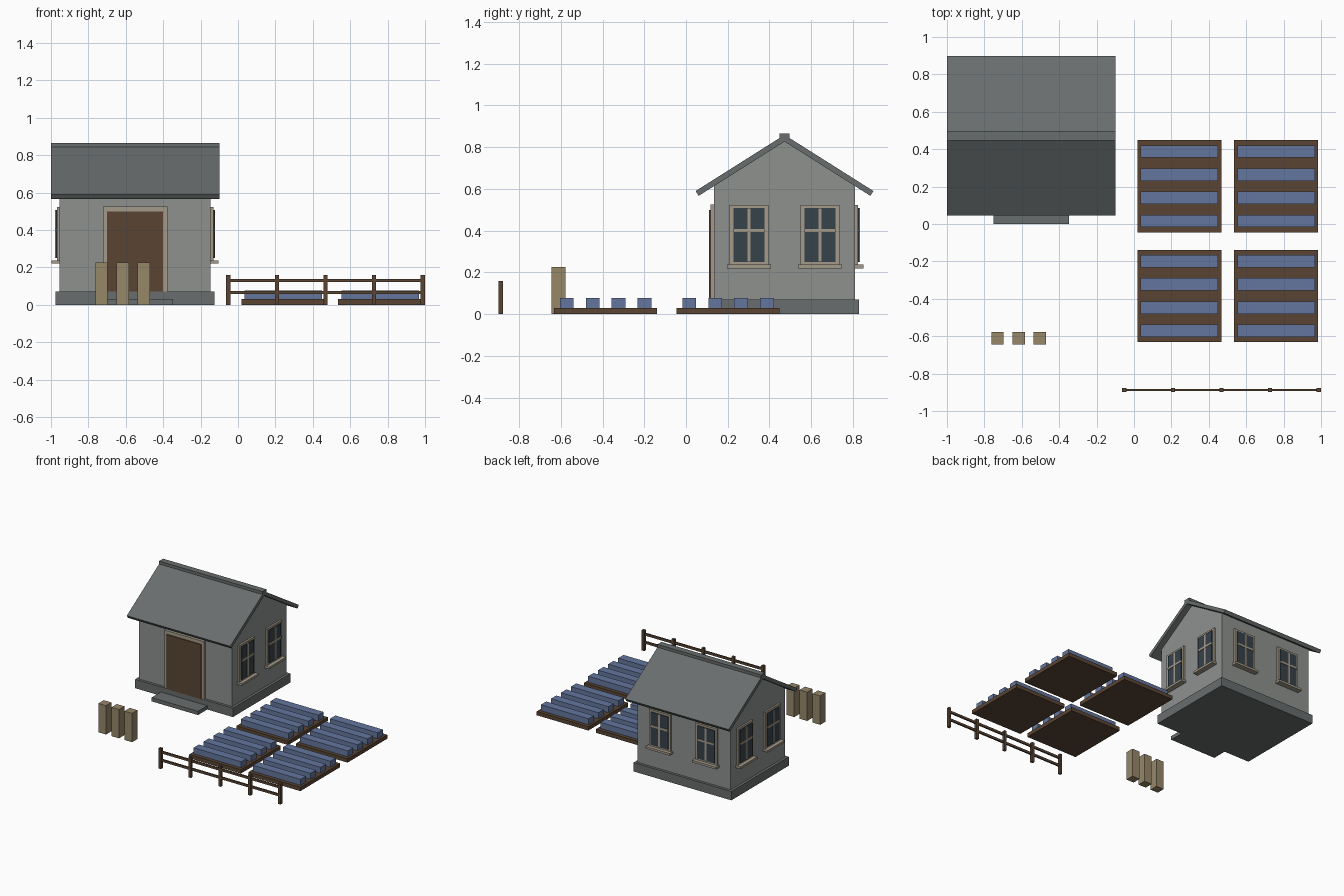
import bpy
import bmesh
from mathutils import Matrix, Vector

cube = bpy.data.objects.get("Cube")
if cube:
    bpy.data.objects.remove(cube, do_unlink=True)


def material(name, rgb):
    linear = [(c / 255 / 12.92) if c < 11 else ((c / 255 + 0.055) / 1.055) ** 2.4 for c in rgb]
    mat = bpy.data.materials.new(name)
    mat.use_nodes = True
    mat.diffuse_color = (*linear, 1)
    mat.node_tree.nodes["Principled BSDF"].inputs["Base Color"].default_value = (*linear, 1)
    return mat


WALL = material("wall grey", (142, 145, 143))
SLATE = material("slate grey", (105, 109, 109))
WOOD = material("dark wood", (90, 69, 52))
TRIM = material("trim beige", (164, 155, 138))
POST = material("post tan", (150, 135, 105))
GLASS = material("window glass", (54, 66, 75))
BLUE = material("crop blue", (100, 118, 158))


def finish(name, bm, mat):
    bmesh.ops.recalc_face_normals(bm, faces=bm.faces)
    mesh = bpy.data.meshes.new(name)
    bm.to_mesh(mesh)
    bm.free()
    mesh.materials.append(mat)
    obj = bpy.data.objects.new(name, mesh)
    bpy.context.collection.objects.link(obj)
    return obj


def box(name, x, y, z, mat):
    """Box from (min, max) ranges."""
    bm = bmesh.new()
    bmesh.ops.create_cube(bm, size=1)
    for v in bm.verts:
        v.co = [r[0] + (c + 0.5) * (r[1] - r[0]) for c, r in zip(v.co, (x, y, z))]
    return finish(name, bm, mat)


def around(c, half):
    return (c - half, c + half)


def prism(name, profile, x, mat):
    """Extrude a closed y-z profile along x."""
    bm = bmesh.new()
    face = bm.faces.new([bm.verts.new((x[0], py, pz)) for py, pz in profile])
    out = bmesh.ops.extrude_face_region(bm, geom=[face])
    moved = [g for g in out["geom"] if isinstance(g, bmesh.types.BMVert)]
    bmesh.ops.translate(bm, verts=moved, vec=(x[1] - x[0], 0, 0))
    return finish(name, bm, mat)


# House shell
CX, CY = -0.55, 0.472
HX, HY = 0.404, 0.337
box("house_base", around(CX, 0.425), around(CY, 0.357), (0, 0.07), SLATE)
box("door_step", around(CX, 0.202), (0, CY - 0.357), (0, 0.03), SLATE)
prism("house_walls", [(CY - HY, 0.07), (CY + HY, 0.07), (CY + HY, 0.614),
                      (CY, 0.828), (CY - HY, 0.614)], around(CX, HX), WALL)

# Roof
right_half = [(0, 0.859), (0.426, 0.59), (0.411, 0.567), (0, 0.827)]
left_half = [(-y, z) for y, z in right_half[2:0:-1]]
prism("roof", [(CY + y, z) for y, z in right_half + left_half], around(CX, 0.45), SLATE)
box("roof_ridge", around(CX, 0.45), around(CY, 0.025), (0.838, 0.866), SLATE)

# Door
front = CY - HY
box("door_frame", around(CX, 0.172), (front - 0.018, front), (0.07, 0.525), TRIM)
box("door", around(CX, 0.15), (front - 0.026, front), (0.07, 0.498), WOOD)


# Windows, built facing -y and turned onto their wall
def window(name, place):
    parts = [
        ("frame", 0.094, 0.235, 0.524, 0.014, TRIM),
        ("glass", 0.075, 0.25, 0.508, 0.02, GLASS),
        ("upright_bar", 0.008, 0.25, 0.508, 0.024, TRIM),
        ("cross_bar", 0.075, 0.393, 0.409, 0.024, TRIM),
        ("sill", 0.105, 0.22, 0.237, 0.042, TRIM),
    ]
    for part, half, low, high, depth, mat in parts:
        obj = box(f"{name}_{part}", (-half, half), (-depth, 0), (low, high), mat)
        obj.data.transform(place)


for side, label in ((-1, "first"), (1, "second")):
    half_turn = Matrix.Rotation(3.14159265, 4, "Z")
    quarter = Matrix.Rotation(1.57079633, 4, "Z")
    window(f"back_window_{label}",
           Matrix.Translation((CX + side * 0.202, CY + HY, 0)) @ half_turn)
    window(f"left_window_{label}",
           Matrix.Translation((CX + HX, CY + side * 0.17, 0)) @ quarter)
    window(f"right_window_{label}",
           Matrix.Translation((CX - HX, CY + side * 0.17, 0)) @ quarter.inverted())

# Garden beds with four crop rows each
for i, bx in enumerate((0.243, 0.76)):
    for j, by in enumerate((-0.385, 0.202)):
        box(f"bed_{i}_{j}", around(bx, 0.225), around(by, 0.247), (0, 0.03), WOOD)
        for k in range(4):
            row = by + (k - 1.5) * 0.124
            box(f"crop_row_{i}_{j}_{k}", around(bx, 0.207), around(row, 0.033),
                (0.03, 0.077), BLUE)

# Three square posts before the house
for i in range(3):
    box(f"yard_post_{i}", around(-0.73 + i * 0.113, 0.033), around(-0.611, 0.033),
        (0, 0.227), POST)

# Fence
FY = -0.887
for i in range(5):
    box(f"fence_post_{i}", around(-0.052 + i * 0.26, 0.011), around(FY, 0.011), (0, 0.16), WOOD)
for label, z in (("lower", 0.066), ("upper", 0.13)):
    box(f"fence_{label}_rail", (-0.052, 0.988), around(FY, 0.006), around(z, 0.009), WOOD)
